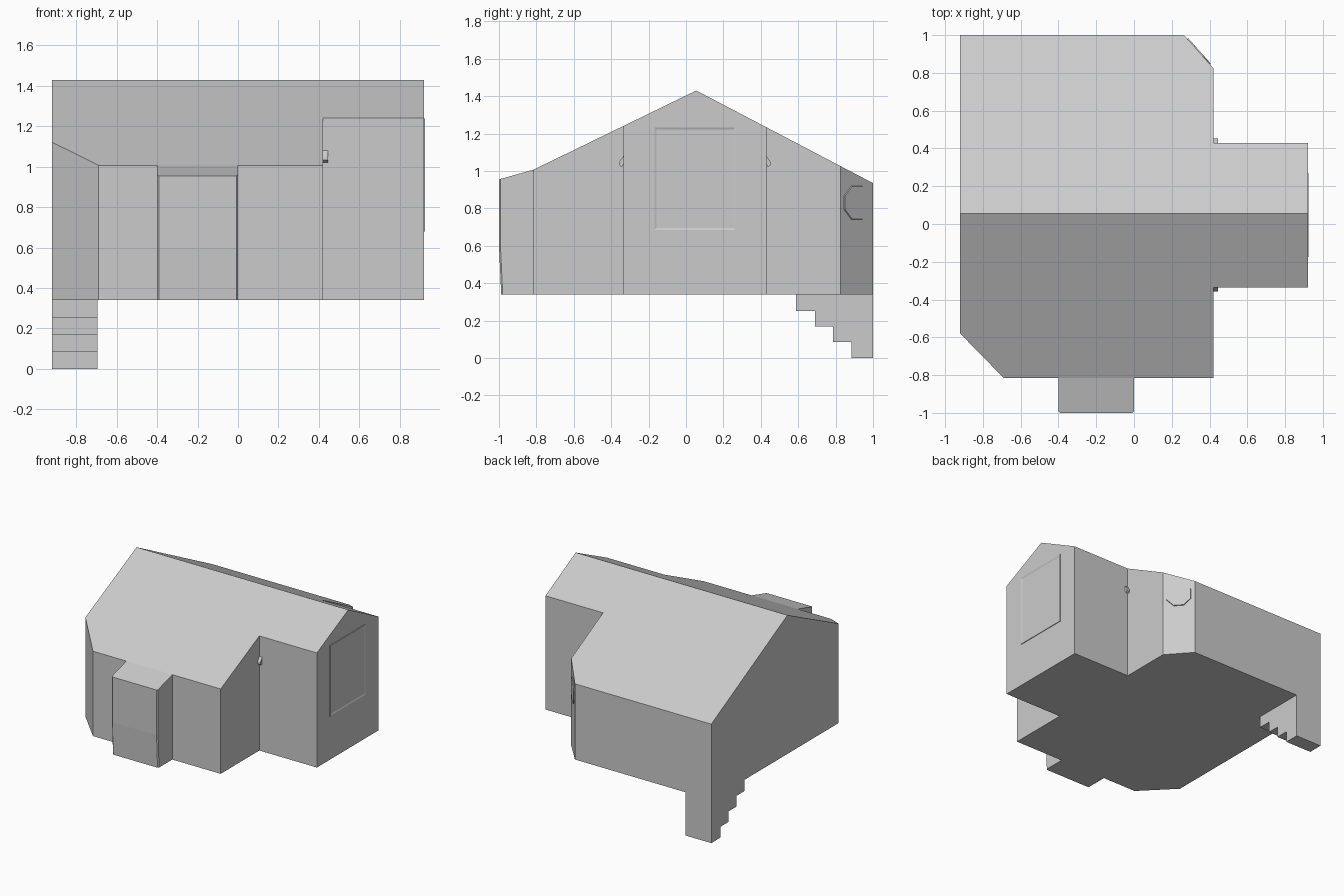
import bpy, bmesh
from math import radians, pi, atan2
from mathutils import Vector, Matrix

if "Cube" in bpy.data.objects:
    bpy.data.objects.remove(bpy.data.objects["Cube"])

FLOOR = 0.34
RIDGE = Vector((0, 0.055, 1.43))


def finish(name, bm):
    bmesh.ops.recalc_face_normals(bm, faces=bm.faces)
    mesh = bpy.data.meshes.new(name)
    bm.to_mesh(mesh)
    bm.free()
    ob = bpy.data.objects.new(name, mesh)
    bpy.context.collection.objects.link(ob)
    return ob


def prism(points, offset):
    """Closed solid swept from a 3D outline along an offset."""
    bm = bmesh.new()
    face = bm.faces.new([bm.verts.new(p) for p in points])
    ext = bmesh.ops.extrude_face_region(bm, geom=[face], use_keep_orig=True)
    bmesh.ops.translate(bm, vec=offset,
                        verts=[g for g in ext["geom"] if isinstance(g, bmesh.types.BMVert)])
    bmesh.ops.recalc_face_normals(bm, faces=bm.faces)
    return bm


def drop_face(bm, normal):
    """Remove the one face that is hidden against the house."""
    face = max(bm.faces, key=lambda f: f.normal.dot(Vector(normal)) + f.calc_area() * 1e-3)
    bmesh.ops.delete(bm, geom=[face], context="FACES")


# House body: footprint raised and trimmed by the two roof slopes
footprint = [(-0.92, -0.58), (-0.69, -0.815), (0.42, -0.815), (0.42, -0.335),
             (0.92, -0.335), (0.92, 0.43), (0.42, 0.43), (0.42, 0.825),
             (0.265, 1.0), (-0.92, 1.0)]
bm = prism([(x, y, FLOOR) for x, y in footprint], (0, 0, 2))
for eave in ((-0.815, 1.007), (1.0, 0.935)):
    run, rise = eave[0] - RIDGE.y, eave[1] - RIDGE.z
    normal = Vector((0, -rise / run, 1)).normalized()
    cut = bmesh.ops.bisect_plane(bm, geom=bm.verts[:] + bm.edges[:] + bm.faces[:], dist=1e-5,
                                 plane_co=RIDGE, plane_no=normal, clear_outer=True)
    edges = [g for g in cut["geom_cut"] if isinstance(g, bmesh.types.BMEdge)]
    bmesh.ops.contextual_create(bm, geom=edges)
finish("house_body", bm)

# Front bay with a sloped top and slightly tucked base
bay = [(-0.815, FLOOR), (-0.988, FLOOR), (-1.0, 0.6), (-1.0, 0.955), (-0.815, 1.007)]
bm = prism([(-0.4, y, z) for y, z in bay], (0.4, 0, 0))
drop_face(bm, (0, 1, 0))
corners = [e for e in bm.edges if all(v.co.y < -0.9 for v in e.verts)
           and abs(e.verts[0].co.x - e.verts[1].co.x) < 0.01]
bmesh.ops.bevel(bm, geom=corners, offset=0.008, segments=1, affect="EDGES")
finish("front_bay", bm)

# Stairwell: stepped underside going down to the ground
steps = [(1.0, FLOOR), (1.0, 0.0)]
ys = [0.885, 0.785, 0.69, 0.587]
zs = [0.0, 0.085, 0.168, 0.252, FLOOR]
for i, y in enumerate(ys):
    steps += [(y, zs[i]), (y, zs[i + 1])]
bm = prism([(-0.92, y, z) for y, z in steps], (0.225, 0, 0))
drop_face(bm, (0, 0, 1))
finish("stairwell", bm)

# Side window: shallow slab with an inset pane
win = [(-0.175, 0.68), (0.27, 0.68), (0.27, 1.238), (-0.175, 1.238)]
bm = prism([(0.918, y, z) for y, z in win], (0.007, 0, 0))
front = max(bm.faces, key=lambda f: f.normal.x)
bmesh.ops.inset_region(bm, faces=[front], thickness=0.008)
bmesh.ops.inset_region(bm, faces=[front], thickness=0.015, depth=-0.004)
finish("side_window", bm)

# Octagonal window on the back chamfer
bm = bmesh.new()
bmesh.ops.create_cone(bm, cap_ends=True, segments=8, radius1=0.1, radius2=0.095, depth=0.012,
                      matrix=Matrix.Translation((0.3425, 0.9125, 0.83))
                      @ Matrix.Rotation(atan2(0.155, 0.175), 4, "Z")
                      @ Matrix.Rotation(pi / 2, 4, "Y")
                      @ Matrix.Rotation(radians(22.5), 4, "Z"))
finish("octagon_window", bm)

# Wall lamps beside the side wing
lamp = [(0.0, 1.08), (0.021, 1.05), (0.023, 1.032), (0.008, 1.02), (0.0, 1.035)]
for name, y0, s in (("front_lamp", -0.335, -1), ("back_lamp", 0.43, 1)):
    finish(name, prism([(0.42, y0 + s * y, z) for y, z in lamp], (0.025, 0, 0)))
